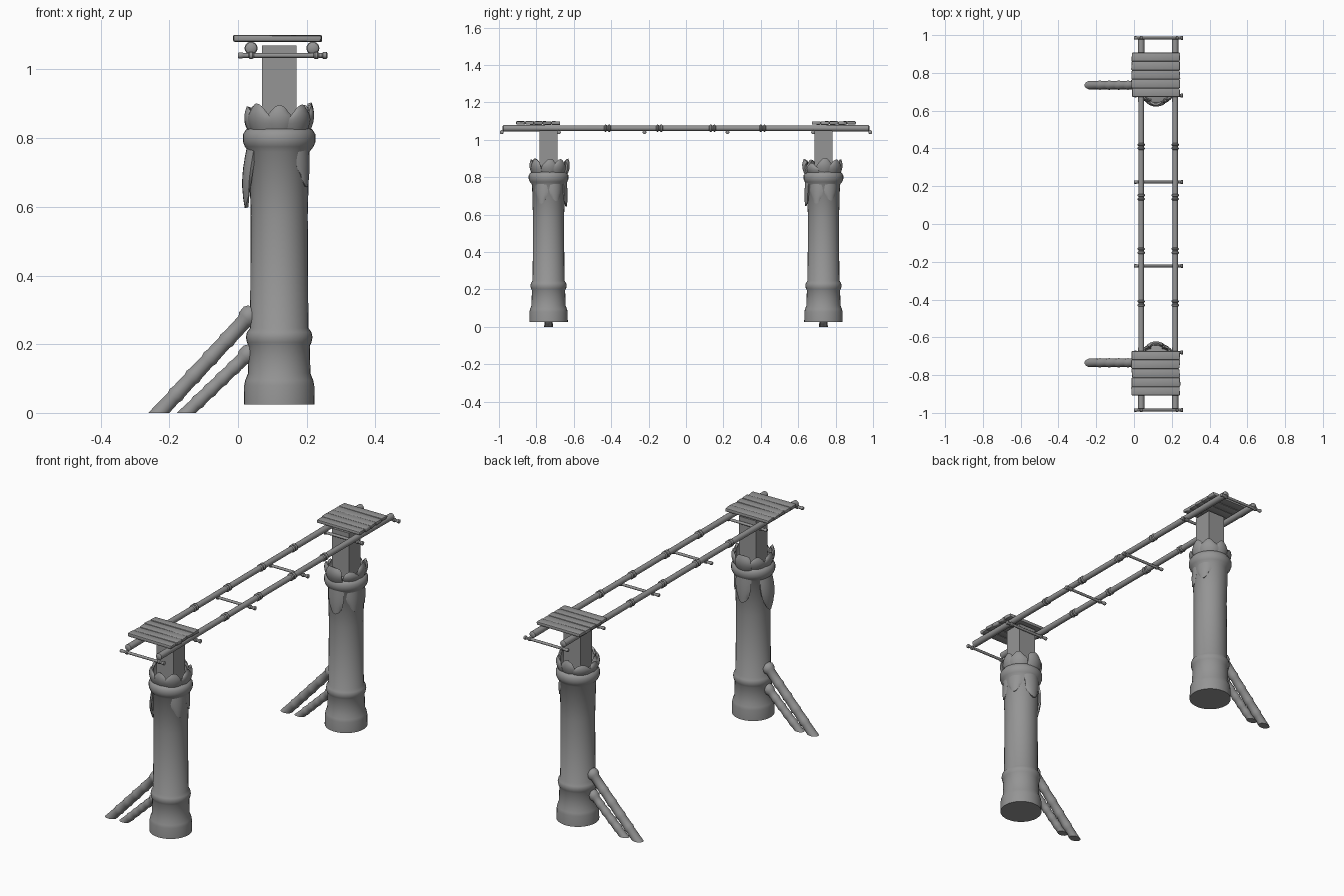
import bpy, bmesh, random
from math import sin, cos, pi, radians
from mathutils import Vector, Matrix

if "Cube" in bpy.data.objects:
    bpy.data.objects.remove(bpy.data.objects["Cube"])
random.seed(4)

GREY = (0.3, 0.3, 0.3, 1)
mat = bpy.data.materials.new("plain grey")
mat.use_nodes = True
mat.diffuse_color = GREY
mat.node_tree.nodes["Principled BSDF"].inputs["Base Color"].default_value = GREY

CX, CY = 0.12, 0.735       # pillar centre, mirrored in y
RAIL_Z = 1.062


def finish(name, bm, angle=40):
    bmesh.ops.recalc_face_normals(bm, faces=bm.faces)
    mesh = bpy.data.meshes.new(name)
    bm.to_mesh(mesh)
    bm.free()
    mesh.materials.append(mat)
    mesh.shade_smooth()
    mesh.set_sharp_from_angle(angle=radians(angle))
    ob = bpy.data.objects.new(name, mesh)
    bpy.context.collection.objects.link(ob)
    return ob


def rod(name, a, b, profile, segs=16, floor=False):
    """Turned solid from a to b; profile holds (distance along, radius)."""
    a, b = Vector(a), Vector(b)
    turn = (b - a).to_track_quat('Z', 'Y')
    bm = bmesh.new()
    rings = []
    for d, r in profile:
        rings.append([bm.verts.new(a + turn @ Vector((r * cos(2 * pi * i / segs),
                      r * sin(2 * pi * i / segs), d))) for i in range(segs)])
    for lo, hi in zip(rings, rings[1:]):
        for i in range(segs):
            j = (i + 1) % segs
            bm.faces.new((lo[i], lo[j], hi[j], hi[i]))
    bm.faces.new(rings[0][::-1])
    bm.faces.new(rings[-1])
    if floor:              # saw the foot flat on the ground
        cut = bmesh.ops.bisect_plane(bm, geom=bm.verts[:] + bm.edges[:] + bm.faces[:],
                                     plane_co=(0, 0, 0), plane_no=(0, 0, -1), clear_outer=True)
        edges = [e for e in cut["geom_cut"] if isinstance(e, bmesh.types.BMEdge)]
        bmesh.ops.holes_fill(bm, edges=edges)
    return finish(name, bm)


def bark(name, cy, angle, half, z_root, z_tip, radius, bulge, thick):
    """Curved flake around a pillar, narrowing to a ragged tip."""
    bm = bmesh.new()
    cols, rows = 8, 6
    lean = random.uniform(-0.3, 0.3)
    grid = []
    for j in range(rows + 1):
        v = j / rows
        width = half * (1 - 0.4 * v ** 3)
        row = []
        for i in range(cols + 1):
            u = 2 * i / cols - 1
            a = angle + u * width
            drop = 1 - 0.22 * v * (u * u + lean * u + abs(lean))
            r = radius + bulge * sin(pi * min(1, v * 0.85)) - 0.006 * u * u
            row.append(bm.verts.new((CX + r * cos(a), cy + r * sin(a),
                                     z_root + (z_tip - z_root) * v * drop)))
        grid.append(row)
    for lo, hi in zip(grid, grid[1:]):
        for i in range(cols):
            bm.faces.new((lo[i], lo[i + 1], hi[i + 1], hi[i]))
    bmesh.ops.recalc_face_normals(bm, faces=bm.faces)
    bmesh.ops.solidify(bm, geom=bm.faces[:], thickness=thick)
    finish(name, bm, 50)


def box(name, centre, size, bevel=0, jitter=0):
    bm = bmesh.new()
    bmesh.ops.create_cube(bm, size=1, matrix=Matrix.Translation(centre)
                          @ Matrix.Diagonal((*size, 1)))
    for v in bm.verts:
        v.co.x += random.uniform(-jitter, jitter)
        v.co.z += random.uniform(-jitter, jitter) * 0.4
    if bevel:
        bmesh.ops.bevel(bm, geom=bm.edges[:], offset=bevel, segments=2,
                        profile=0.5, affect='EDGES')
    return finish(name, bm)


# Pillar outline: wide foot, ring, shaft and collar
PILLAR = [(0.0, 0.103), (0.055, 0.102), (0.07, 0.099), (0.09, 0.091), (0.17, 0.089),
          (0.18, 0.094), (0.195, 0.097), (0.21, 0.094), (0.222, 0.085), (0.55, 0.083),
          (0.735, 0.088), (0.75, 0.1), (0.765, 0.106), (0.785, 0.106), (0.8, 0.097),
          (0.805, 0.085)]


def brace(name, y, foot, top, r):
    """Leaning pole with joints and a rounded head, sawn at the ground."""
    a, b = Vector((foot[0], y, 0)), Vector((top[0], y, top[1]))
    n = (b - a).length
    prof = [(-0.05, r * 1.05)]
    for k in range(1, 5):
        d = n * k / 5.5
        prof += [(d - 0.012, r * 0.95), (d, r * 1.1), (d + 0.012, r)]
    prof += [(n - 0.035, r), (n - 0.025, r * 1.3), (n - 0.005, r * 1.35), (n + 0.008, r)]
    rod(name, a, b, prof, 14, True)


for side, label in ((-1, "front"), (1, "back")):
    cy = side * CY
    rod(label + "_pillar", (CX, cy, 0.025), (CX, cy, 1), PILLAR, 32)
    box(label + "_post", (CX, cy, 0.945), (0.1, 0.098, 0.25))

    # Crown of overlapping flakes on the collar
    for k in range(8):
        a = 2 * pi * k / 8 + random.uniform(-0.1, 0.1)
        bark(label + "_crown_flake", cy, a, random.uniform(0.42, 0.52), 0.815,
             random.uniform(0.88, 0.908), 0.088 + 0.004 * (k % 2), 0.014, 0.012)

    # Peeling flakes hanging under the collar
    for a, tip in ((-0.5, 0.65), (0.5, 0.67), (-side * pi / 2, 0.64)):
        bark(label + "_hanging_flake", cy, a, 0.5, 0.79, tip, 0.089, 0.004, 0.008)

    # Leaning braces
    brace(label + "_upper_brace", cy, (-0.23, 0), (0.042, 0.292), 0.023)
    brace(label + "_lower_brace", cy, (-0.15, 0), (0.038, 0.18), 0.02)

    # Plank platform
    for k in range(5):
        box(label + "_plank", (0.115, side * 0.79 + (k - 2) * 0.047, 1.09),
            (0.255, 0.0472, 0.018), 0.005, 0.004)

# Large loose flake on the front pillar
bark("side_flake", -CY, pi, 0.6, 0.775, 0.595, 0.094, 0.014, 0.01)

# Long rails with paired joints
for x, label in ((0.038, "right"), (0.218, "left")):
    prof = [(0, 0.012), (0.004, 0.017)]
    for y in (-0.42, -0.142, 0.142, 0.41):
        for ring in (y - 0.01, y + 0.01):
            d = ring + 0.98
            prof += [(d - 0.008, 0.0145), (d - 0.003, 0.019), (d + 0.003, 0.019),
                     (d + 0.008, 0.0145)]
    prof += [(1.956, 0.017), (1.96, 0.012)]
    rod(label + "_rail", (x, -0.98, RAIL_Z), (x, 0.98, RAIL_Z), prof)

# Rungs under the rails, with knobs near the ends
for y in (-0.985, -0.68, -0.222, 0.222, 0.68, 0.985):
    prof = [(0, 0.007), (0.003, 0.009), (0.012, 0.009), (0.016, 0.007), (0.03, 0.007),
            (0.034, 0.0105), (0.042, 0.0105), (0.046, 0.007), (0.22, 0.007),
            (0.224, 0.0105), (0.232, 0.0105), (0.236, 0.007), (0.245, 0.007),
            (0.248, 0.01), (0.258, 0.01), (0.26, 0.007)]
    rod("rung", (0, y, 1.041), (0.26, y, 1.041), prof, 12)
